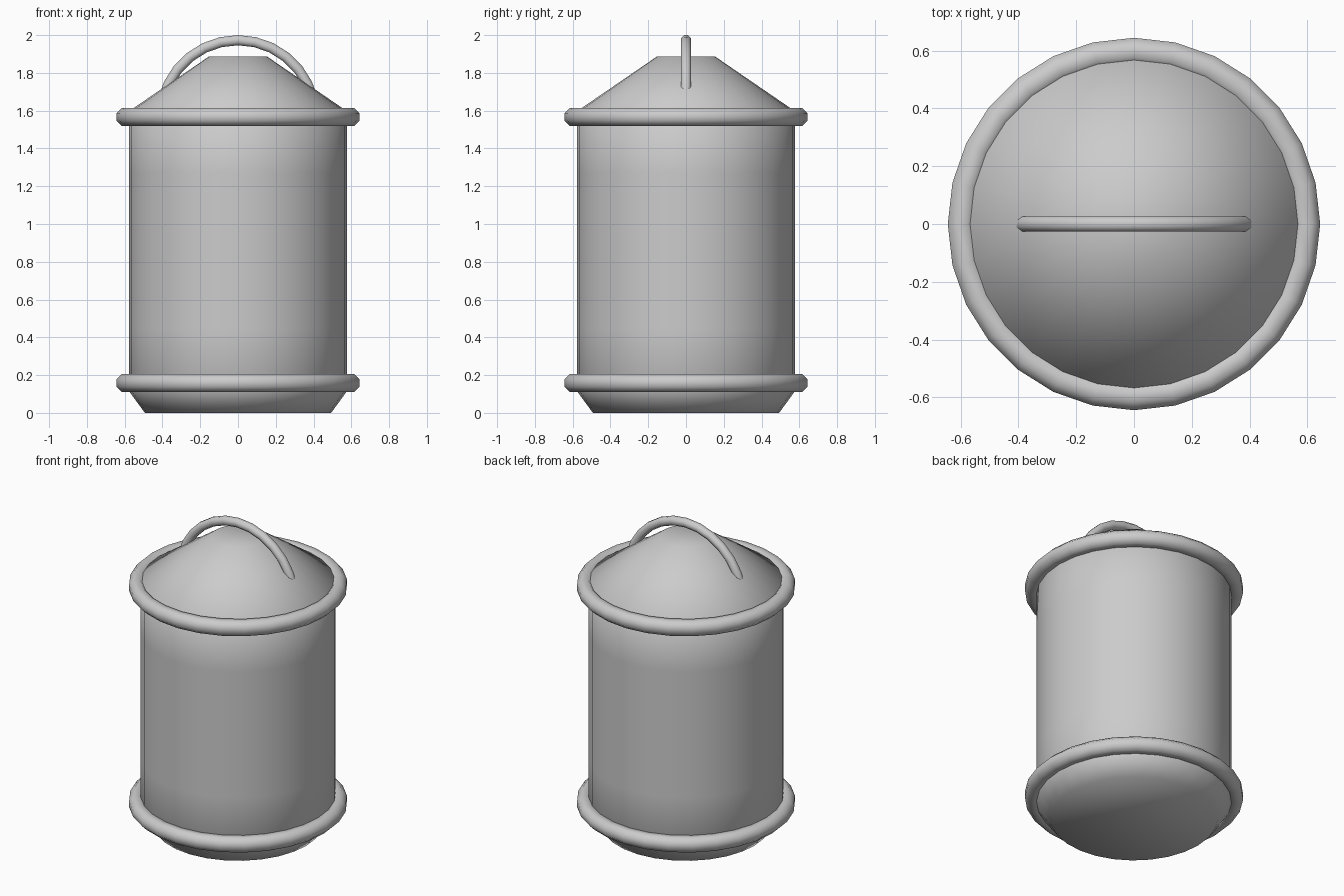
import bpy, bmesh
from math import sin, cos, pi

if "Cube" in bpy.data.objects:
    bpy.data.objects.remove(bpy.data.objects["Cube"])

SIDES = 28


def finish(name, bm):
    bmesh.ops.recalc_face_normals(bm, faces=bm.faces)
    for f in bm.faces:
        f.smooth = True
    mesh = bpy.data.meshes.new(name)
    bm.to_mesh(mesh)
    bm.free()
    obj = bpy.data.objects.new(name, mesh)
    bpy.context.collection.objects.link(obj)
    return obj


def bridge(bm, a, b):
    n = len(a)
    for i in range(n):
        bm.faces.new((a[i], a[(i + 1) % n], b[(i + 1) % n], b[i]))


def lathe(name, profile, closed=False):
    """Spin (radius, z) points around z; open profiles get flat end caps."""
    bm = bmesh.new()
    loops = [[bm.verts.new((r * cos(2 * pi * i / SIDES), r * sin(2 * pi * i / SIDES), z))
              for i in range(SIDES)] for r, z in profile]
    for a, b in zip(loops, loops[1:]):
        bridge(bm, a, b)
    if closed:
        bridge(bm, loops[-1], loops[0])
    else:
        bm.faces.new(loops[0])
        bm.faces.new(loops[-1])
    return finish(name, bm)


def octagon(major, minor):
    """Octagonal tube section with a flat outer side."""
    angles = [pi / 8 + k * pi / 4 for k in range(8)]
    return [(major + minor * cos(t), minor * sin(t)) for t in angles]


# Container: tapered foot, straight wall, conical lid
lathe("container", [(0.493, 0), (0.577, 0.115), (0.577, 0.45),
                    (0.577, 1.27), (0.577, 1.597), (0.155, 1.886)])

# Rims around the foot and the lid
for name, height in (("lower_rim", 0.158), ("upper_rim", 1.567)):
    lathe(name, [(r, height + z) for r, z in octagon(0.597, 0.051)], closed=True)

# Arched handle, with its ends sunk into the lid
bm = bmesh.new()
section = octagon(0.408, 0.029)
arc = []
for i in range(SIDES // 2 + 1):
    t = 2 * pi * i / SIDES
    arc.append([bm.verts.new((r * cos(t), y, 1.565 + r * sin(t))) for r, y in section])
for a, b in zip(arc, arc[1:]):
    bridge(bm, a, b)
bm.faces.new(arc[0])
bm.faces.new(arc[-1])
finish("handle", bm)
